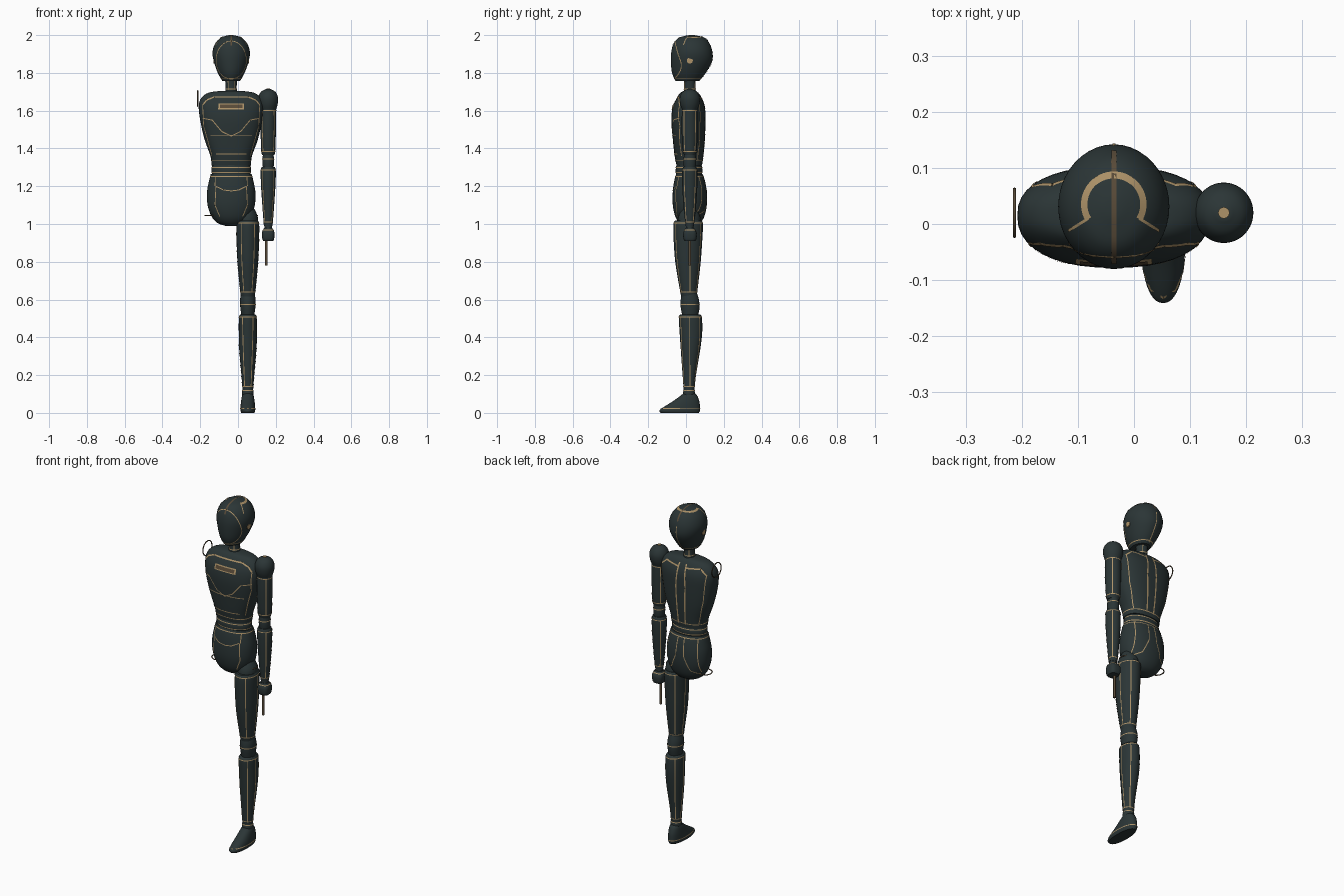
import bpy
import bmesh
from math import sin, cos, pi, radians, copysign
from mathutils import Vector
from mathutils.bvhtree import BVHTree

cube = bpy.data.objects.get("Cube")
if cube:
    bpy.data.objects.remove(cube)


def material(name, rgb):
    m = bpy.data.materials.new(name)
    m.use_nodes = True
    m.diffuse_color = (*rgb, 1)
    m.node_tree.nodes["Principled BSDF"].inputs["Base Color"].default_value = (*rgb, 1)
    return m


DARK = material("dark slate", (0.024, 0.036, 0.037))
TAN = material("tan seam", (0.42, 0.29, 0.14))
BROWN = material("dull brown", (0.1, 0.07, 0.04))
BODY_X, ARM_X, LEG_X, MID_Y = -0.036, 0.16, 0.052, 0.02
trees = {}


def finish(bm, name, mat):
    bmesh.ops.recalc_face_normals(bm, faces=bm.faces)
    mesh = bpy.data.meshes.new(name)
    bm.to_mesh(mesh)
    bm.free()
    mesh.materials.append(mat)
    ob = bpy.data.objects.new(name, mesh)
    bpy.context.collection.objects.link(ob)
    bpy.ops.object.select_all(action="DESELECT")
    ob.select_set(True)
    bpy.context.view_layer.objects.active = ob
    bpy.ops.object.shade_smooth_by_angle(angle=radians(40))
    return ob


def spline(rows, steps=4):
    """Smooth curve through rows of numbers."""
    out = []
    for i in range(len(rows) - 1):
        quad = [rows[max(0, min(len(rows) - 1, i + k))] for k in (-1, 0, 1, 2)]
        for s in range(steps):
            t = s / steps
            out.append([b + t / 2 * (c - a + t * (2*a - 5*b + 4*c - d + t * (3*(b - c) + d - a)))
                        for a, b, c, d in zip(*quad)])
    return out + [list(rows[-1])]


def loft(name, cx, rows, power=2.0, sides=40):
    """Stack rounded sections: height, half width, front y, back y."""
    bm = bmesh.new()
    rings = []
    for z, rx, y0, y1 in spline(rows):
        ring = []
        for i in range(sides):
            a = 2 * pi * i / sides
            u, v = (copysign(abs(f) ** (2 / power), f) for f in (cos(a), sin(a)))
            ring.append(bm.verts.new((cx + rx * u, (y0 + y1) / 2 + (y1 - y0) / 2 * v, z)))
        rings.append(ring)
    for lo, hi in zip(rings, rings[1:]):
        for i in range(sides):
            j = (i + 1) % sides
            bm.faces.new((lo[i], lo[j], hi[j], hi[i]))
    bm.faces.new(rings[0])
    bm.faces.new(rings[-1])
    bmesh.ops.recalc_face_normals(bm, faces=bm.faces)
    trees[name] = (BVHTree.FromBMesh(bm), cx)
    return finish(bm, name, DARK)


def ribbon(name, target, rays, width=0.005, mat=TAN):
    """Lay a thin strip on a part where the rays hit it."""
    hits = [trees[target][0].ray_cast(Vector(o), Vector(d).normalized()) for o, d in rays]
    hits = [h for h in hits if h[0]]
    bm = bmesh.new()
    last = None
    for i, (p, n, _, _) in enumerate(hits):
        along = hits[min(i + 1, len(hits) - 1)][0] - hits[max(i - 1, 0)][0]
        side = n.cross(along).normalized() * width / 2
        pair = [bm.verts.new(p + n * 0.0015 + side * s) for s in (-1, 1)]
        if last:
            bm.faces.new((last[0], last[1], pair[1], pair[0]))
        last = pair
    return finish(bm, name, mat)


def dense(points, n=14):
    return [Vector(a).lerp(Vector(b), t / n)
            for a, b in zip(points, points[1:]) for t in range(n + 1)]


def planar(name, target, view, points, mirror=True, **kw):
    """Seam drawn from the front (-1) or back (1), x relative to the part."""
    cx = trees[target][1]
    for s in ((-1, 1) if mirror else (1,)):
        rays = [((cx + s * p.x, view, p.y), (0, -view, 0)) for p in dense(points)]
        ribbon(name, target, rays, **kw)


def polar(name, target, points, **kw):
    """Seam given as angle in degrees and height, shot at the part's axis."""
    rays = []
    for p in dense(points, 40):
        d = Vector((cos(radians(p.x)), sin(radians(p.x)), 0))
        rays.append((Vector((trees[target][1], MID_Y, p.y)) + d, -d))
    ribbon(name, target, rays, **kw)


def hoop(target, *heights):
    for z in heights:
        polar(target + "_hoop_seam", target, [(0, z), (360, z)])


def uprights(target, z0, z1, angles):
    for a in angles:
        polar(target + "_upright_seam", target, [(a, z0), (a, z1)])


def tube(name, points, r, mat, closed=False):
    cu = bpy.data.curves.new(name, "CURVE")
    cu.dimensions = "3D"
    cu.bevel_depth, cu.bevel_resolution, cu.use_fill_caps = r, 2, True
    sp = cu.splines.new("POLY")
    sp.points.add(len(points) - 1)
    for q, p in zip(sp.points, points):
        q.co = (*p, 1)
    sp.use_cyclic_u = closed
    cu.materials.append(mat)
    ob = bpy.data.objects.new(name, cu)
    bpy.context.collection.objects.link(ob)


def circle(r, n=32):
    return [(r * cos(2 * pi * i / n), r * sin(2 * pi * i / n)) for i in range(n)]


def disc(name, loc, r, axis):
    bm = bmesh.new()
    bmesh.ops.create_cone(bm, cap_ends=True, segments=24, radius1=r, radius2=r, depth=0.008)
    rot = Vector((0, 0, 1)).rotation_difference(Vector(axis)).to_matrix()
    bmesh.ops.rotate(bm, matrix=rot, verts=bm.verts)
    bmesh.ops.translate(bm, vec=loc, verts=bm.verts)
    finish(bm, name, TAN)


# Head with face outline, crown band, ridge and ear discs
loft("head", BODY_X, [(1.757, .047, -.055, .07), (1.8, .071, -.074, .105), (1.86, .092, -.08, .138),
                      (1.91, .099, -.078, .14), (1.955, .085, -.066, .125),
                      (1.985, .057, -.04, .1), (1.997, .025, 0, .06), (2, .006, .02, .04)])
face = [(.079 * u, 1.868 + .1 * v) for u, v in circle(1)]
planar("face_outline_seam", "head", -1, face + face[:1], mirror=False)
arc = [(.052 * cos(radians(a)), .035 + .052 * sin(radians(a))) for a in range(-30, 211, 6)]
ribbon("crown_band", "head", [((BODY_X + x, y, 3), (0, 0, -1)) for x, y in arc], width=0.013)
ribbon("crown_ridge", "head", [((BODY_X, y / 100, 3), (0, 0, -1)) for y in range(-7, 14)],
       width=0.009, mat=BROWN)
planar("head_back_seam", "head", 1, [(0, 1.92), (0, 1.765)], mirror=False)
for s in (-1, 1):
    ribbon("crown_corner_seam", "head", [((BODY_X + s * p.x, p.y, 3), (0, 0, -1))
           for p in dense([(.045, .01), (.08, -.012)])])
    disc("ear_disc", (BODY_X + s * .091, MID_Y, 1.865), .016, (1, 0, 0))
hoop("head", 1.772)

# Neck and torso
loft("neck", BODY_X, [(1.69, .036, -.015, .055), (1.72, .029, -.01, .05), (1.77, .033, -.012, .052)])
hoop("neck", 1.715)
uprights("neck", 1.71, 1.76, (-60, -120, 60, 120))
loft("torso", BODY_X, [(1.31, .104, -.05, .085), (1.36, .11, -.06, .092), (1.45, .142, -.07, .1),
                       (1.55, .164, -.078, .103), (1.62, .172, -.07, .1), (1.665, .16, -.05, .085),
                       (1.695, .12, -.03, .065), (1.705, .05, -.01, .045)], power=2.4)
planar("collar_seam", "torso", -1, [(0, 1.672), (.09, 1.672), (.13, 1.655), (.15, 1.63)], width=.008)
planar("breast_seam", "torso", -1, [(0, 1.465), (.05, 1.49), (.1, 1.55), (.15, 1.56)])
planar("rib_seam", "torso", -1, [(0, 1.47), (.11, 1.47)])
planar("belly_seam", "torso", -1, [(0, 1.37), (.08, 1.37)])
planar("chest_slot", "torso", -1, [(0, 1.622), (.068, 1.622)], width=.032)
planar("chest_slot_inset", "torso", -1, [(0, 1.622), (.06, 1.622)], width=.02, mat=BROWN)
for o in [o for o in bpy.data.objects if o.name.startswith("chest_slot_inset")]:
    o.location.y = -0.002
planar("spine_seam", "torso", 1, [(.022, 1.68), (.03, 1.55), (.022, 1.33)], width=.008)
planar("shoulder_back_seam", "torso", 1, [(.022, 1.66), (.11, 1.67), (.145, 1.64)], width=.008)
planar("back_panel_seam", "torso", 1, [(.145, 1.64), (.125, 1.48), (.09, 1.34)])
planar("front_panel_seam", "torso", -1, [(.15, 1.63), (.145, 1.52), (.1, 1.36)])
hoop("torso", 1.335)

# Waist belt and pelvis
loft("waist", BODY_X, [(1.26, .101, -.052, .083), (1.285, .105, -.055, .087), (1.315, .1, -.05, .082)])
hoop("waist", 1.272, 1.3)
loft("pelvis", BODY_X, [(.99, .03, -.01, .05), (1.005, .072, -.035, .075), (1.04, .104, -.057, .097),
                        (1.1, .125, -.07, .11), (1.17, .128, -.07, .11), (1.23, .117, -.062, .1),
                        (1.265, .108, -.052, .088)], power=2.2)
hoop("pelvis", 1.252)
planar("pelvis_front_seam", "pelvis", -1, [(0, 1.175), (.04, 1.18), (.08, 1.2), (.085, 1.1), (.06, 1.04)])
planar("hip_panel_seam", "pelvis", -1, [(.083, 1.25), (.085, 1.2)])
planar("pelvis_back_seam", "pelvis", 1, [(.02, 1.25), (.025, 1.15), (.06, 1.07), (.1, 1.05)])
planar("hip_back_seam", "pelvis", 1, [(.09, 1.25), (.105, 1.06)])

# Attachment rings at the open shoulder and at the hips
tube("shoulder_ring", [(-.213, MID_Y + u, 1.665 + v) for u, v in circle(.042)], .003, BROWN, True)
for s in (-1, 1):
    tube("hip_ring", [(BODY_X + s * .1 + u, MID_Y + v, 1.045) for u, v in circle(.04)], .003, BROWN, True)

# Left arm
loft("shoulder_cap", ARM_X, [(1.605, .041, -.02, .06), (1.635, .05, -.031, .071), (1.67, .052, -.033, .073),
                             (1.7, .038, -.018, .058), (1.714, .012, .008, .032)])
disc("shoulder_pin", (ARM_X, MID_Y, 1.713), .01, (0, 0, 1))
loft("upper_arm", ARM_X, [(1.365, .033, -.01, .05), (1.4, .038, -.018, .058),
                          (1.52, .041, -.024, .062), (1.612, .042, -.02, .06)])
loft("elbow", ARM_X, [(1.295, .028, -.01, .05), (1.33, .031, -.014, .054), (1.37, .028, -.01, .05)])
loft("forearm", ARM_X, [(.99, .023, -.002, .042), (1.08, .03, -.012, .052), (1.2, .038, -.02, .06),
                        (1.28, .04, -.02, .06), (1.302, .034, -.014, .054)])
loft("wrist", ARM_X, [(.965, .02, 0, .04), (1.0, .02, 0, .04)])
loft("hand", ARM_X, [(.91, .027, -.008, .05), (.925, .032, -.014, .056),
                     (.955, .033, -.014, .056), (.978, .022, -.002, .042)], power=3)
tube("hand_rod", [(.15, MID_Y, .92), (.15, MID_Y, .78)], .007, BROWN)
corners = (-135, -45, 45, 135)
hoop("upper_arm", 1.385, 1.6)
uprights("upper_arm", 1.385, 1.6, corners)
hoop("forearm", 1.01, 1.285)
uprights("forearm", 1.01, 1.285, corners)
hoop("elbow", 1.345)
hoop("hand", .968)

# Left leg
loft("hip_joint", LEG_X, [(1.0, .054, -.045, .078), (1.04, .052, -.04, .075), (1.08, .035, -.02, .055)])
loft("thigh", LEG_X, [(.615, .036, -.025, .055), (.66, .042, -.034, .062), (.8, .055, -.057, .078),
                      (.93, .06, -.066, .087), (1.0, .06, -.066, .09), (1.018, .054, -.058, .082)])
loft("knee", LEG_X, [(.515, .034, -.02, .064), (.56, .04, -.028, .072), (.6, .041, -.028, .068),
                     (.64, .034, -.02, .056)])
loft("calf", LEG_X, [(.12, .028, -.012, .045), (.2, .034, -.018, .053), (.34, .046, -.028, .076),
                     (.43, .048, -.034, .086), (.505, .047, -.038, .084), (.52, .04, -.03, .075)])
hoop("thigh", .64, 1.005)
uprights("thigh", .64, 1.005, (-115, -65, 0, 60, 120, 180))
hoop("knee", .575)
hoop("calf", .14, .508)
uprights("calf", .14, .508, (-120, -60, 0, 60, 120, 180))

# Ankle and foot
loft("ankle", LEG_X, [(.08, .027, -.015, .045), (.105, .031, -.016, .048), (.13, .026, -.01, .042)])
hoop("ankle", .118)
loft("foot", LEG_X, [(0, .035, -.134, .068), (.012, .039, -.141, .074), (.03, .039, -.12, .074),
                     (.06, .036, -.072, .071), (.09, .031, -.03, .06), (.103, .024, -.015, .047)], power=2.2)
hoop("foot", .022)
